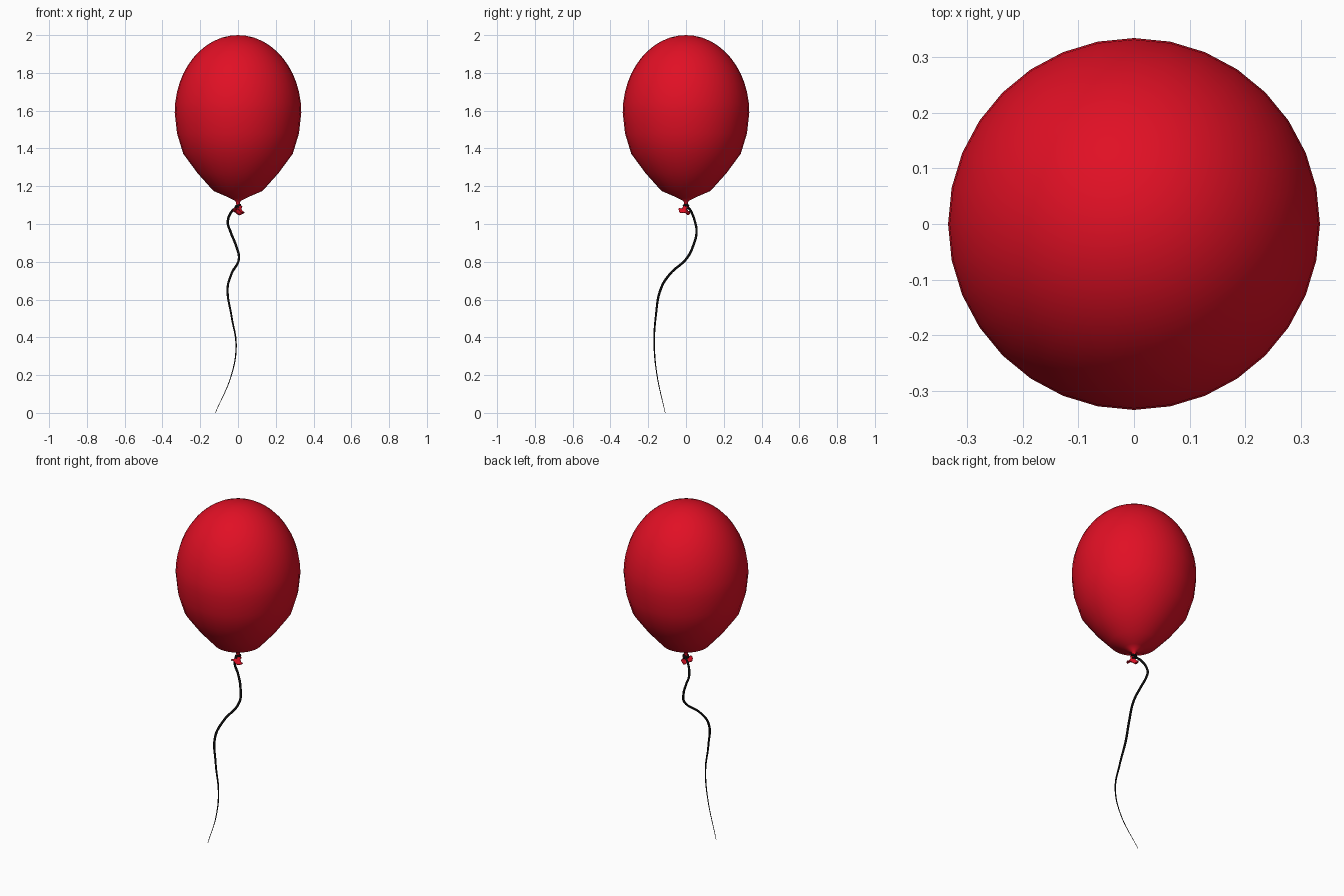
import bpy, bmesh, math
from mathutils import Vector, Matrix

cube = bpy.data.objects.get("Cube")
if cube:
    bpy.data.objects.remove(cube)


def material(name, color, rough):
    m = bpy.data.materials.new(name)
    m.use_nodes = True
    m.diffuse_color = (*color, 1)
    bsdf = m.node_tree.nodes["Principled BSDF"]
    bsdf.inputs["Base Color"].default_value = (*color, 1)
    bsdf.inputs["Roughness"].default_value = rough
    return m


RED = material("red rubber", (0.75, 0.005, 0.018), 0.4)
BLACK = material("black string", (0.004, 0.004, 0.004), 0.7)


def lathe(name, profile, sides, mat, shape=lambda a, r, z: (r, z)):
    """Revolve (radius, z) points; zero radius gives a pole."""
    bm = bmesh.new()
    rings = []
    for r, z in profile:
        if r == 0:
            rings.append([bm.verts.new((0, 0, z))] * sides)
            continue
        ring = []
        for i in range(sides):
            a = math.tau * i / sides
            rr, zz = shape(a, r, z)
            ring.append(bm.verts.new((rr * math.cos(a), rr * math.sin(a), zz)))
        rings.append(ring)
    for lo, hi in zip(rings, rings[1:]):
        for i in range(sides):
            j = (i + 1) % sides
            bm.faces.new(dict.fromkeys((lo[i], lo[j], hi[j], hi[i])))
    bmesh.ops.recalc_face_normals(bm, faces=bm.faces)
    mesh = bpy.data.meshes.new(name)
    bm.to_mesh(mesh)
    bm.free()
    mesh.materials.append(mat)
    mesh.shade_smooth()
    ob = bpy.data.objects.new(name, mesh)
    bpy.context.collection.objects.link(ob)
    return ob


# Balloon: narrow neck, tapering belly, elliptical dome
body = [(0.011, 1.085), (0.009, 1.105), (0.013, 1.122), (0.055, 1.143),
        (0.13, 1.175), (0.215, 1.27), (0.29, 1.372), (0.323, 1.48)]
for k in range(13):
    t = math.radians(90 * k / 12)
    body.append((0 if k == 12 else 0.335 * math.cos(t), 1.59 + 0.41 * math.sin(t)))
lathe("balloon_body", body, 32, RED)

# Crumpled rubber lip hanging below the knot
lip = lathe("balloon_lip",
            [(0.009, 0.022), (0.008, 0.006), (0.018, -0.008), (0.03, -0.014)], 20, RED,
            lambda a, r, z: (r * (1 + 0.12 * math.cos(3 * a)),
                             z + 0.3 * max(r - 0.01, 0) * math.sin(3 * a + 1)))
lip.matrix_world = (Matrix.Translation((0.003, -0.007, 1.075))
                    @ Matrix.Rotation(math.radians(-20), 4, "X")
                    @ Matrix.Rotation(math.radians(14), 4, "Y"))
solid = lip.modifiers.new("thickness", "SOLIDIFY")
solid.thickness = 0.005


def cord(name, points, radius, taper=None, cyclic=False):
    cu = bpy.data.curves.new(name, "CURVE")
    cu.dimensions = "3D"
    cu.bevel_depth = radius
    cu.bevel_resolution = 1
    cu.resolution_u = 8
    cu.use_fill_caps = True
    sp = cu.splines.new("BEZIER")
    sp.bezier_points.add(len(points) - 1)
    sp.use_cyclic_u = cyclic
    for i, (bp, co) in enumerate(zip(sp.bezier_points, points)):
        bp.co = Vector(co)
        bp.handle_left_type = bp.handle_right_type = "AUTO"
        bp.radius = taper(i) if taper else 1
    cu.materials.append(BLACK)
    ob = bpy.data.objects.new(name, cu)
    bpy.context.collection.objects.link(ob)
    return ob


# Wavy string, thinning towards its loose end
path = [(0, 0.008, 1.09), (-0.03, 0.025, 1.07), (-0.054, 0.048, 1.01), (-0.04, 0.056, 0.96),
        (-0.012, 0.04, 0.89), (0.005, 0.005, 0.82), (-0.035, -0.085, 0.735),
        (-0.055, -0.132, 0.66), (-0.034, -0.16, 0.51), (-0.01, -0.168, 0.36),
        (-0.032, -0.155, 0.21), (-0.12, -0.11, 0)]
cord("string", path, 0.0065, lambda i: 1 if i < 8 else 1 - 0.2 * (i - 7))

# String loops wound around the neck
for k, (z, tilt) in enumerate([(1.097, 0.003), (1.087, -0.004)]):
    loop = [(0.012 * math.cos(a), 0.012 * math.sin(a), z + tilt * math.cos(a))
            for a in (math.tau * i / 8 for i in range(8))]
    cord(f"knot_loop_{k + 1}", loop, 0.006, cyclic=True)
